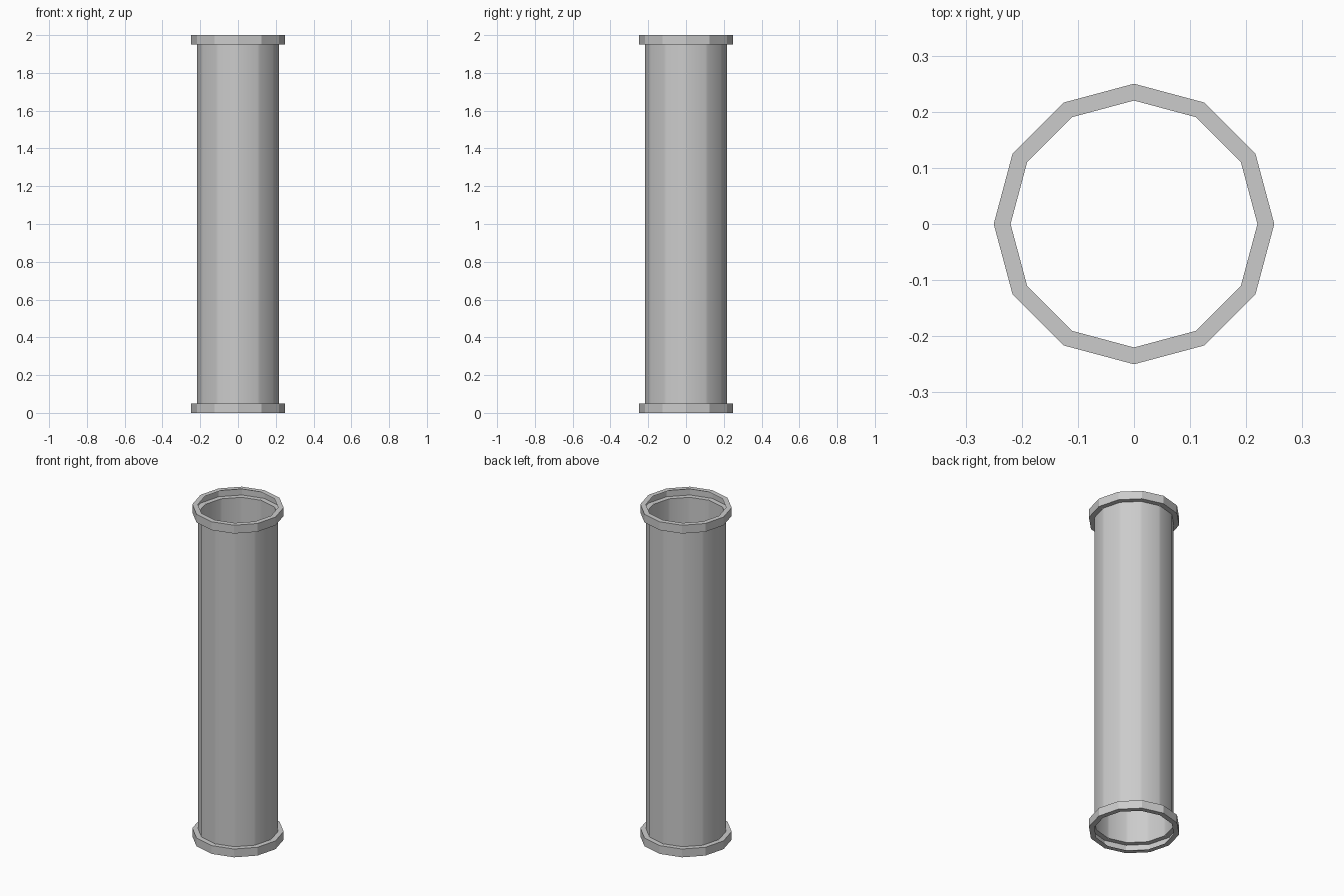
import bpy, bmesh, math

if "Cube" in bpy.data.objects:
    bpy.data.objects.remove(bpy.data.objects["Cube"])

SIDES, INNER, OUTER, HEIGHT, COLLAR = 12, 0.22, 0.25, 2.0, 0.05


def lathe(name, profile, angles, smooth=False):
    """Sweep an open (radius, z) profile around z through the given angles."""
    bm = bmesh.new()
    rings = [[bm.verts.new((r * math.cos(a), r * math.sin(a), z)) for a in angles]
             for r, z in profile]
    n = len(angles)
    for low, high in zip(rings, rings[1:]):
        for i in range(n):
            j = (i + 1) % n
            face = bm.faces.new((low[i], low[j], high[j], high[i]))
            face.smooth = smooth
    mesh = bpy.data.meshes.new(name)
    bm.to_mesh(mesh)
    bm.free()
    obj = bpy.data.objects.new(name, mesh)
    bpy.context.collection.objects.link(obj)
    return obj


corners = [2 * math.pi * i / SIDES for i in range(SIDES)]

# Pipe: twelve-sided sheet with slightly cut corners, smooth shaded
cut = math.radians(1.78)
cut_corners = [a + s * cut for a in corners for s in (-1, 1)]
lathe("pipe", [(0.2183, COLLAR), (0.2183, HEIGHT - COLLAR)], cut_corners, True)

# Collars: flat-faced channels, open towards the bore
for name, z in (("bottom_collar", 0), ("top_collar", HEIGHT - COLLAR)):
    lathe(name, [(INNER, z), (OUTER, z), (OUTER, z + COLLAR), (INNER, z + COLLAR)],
          corners)
